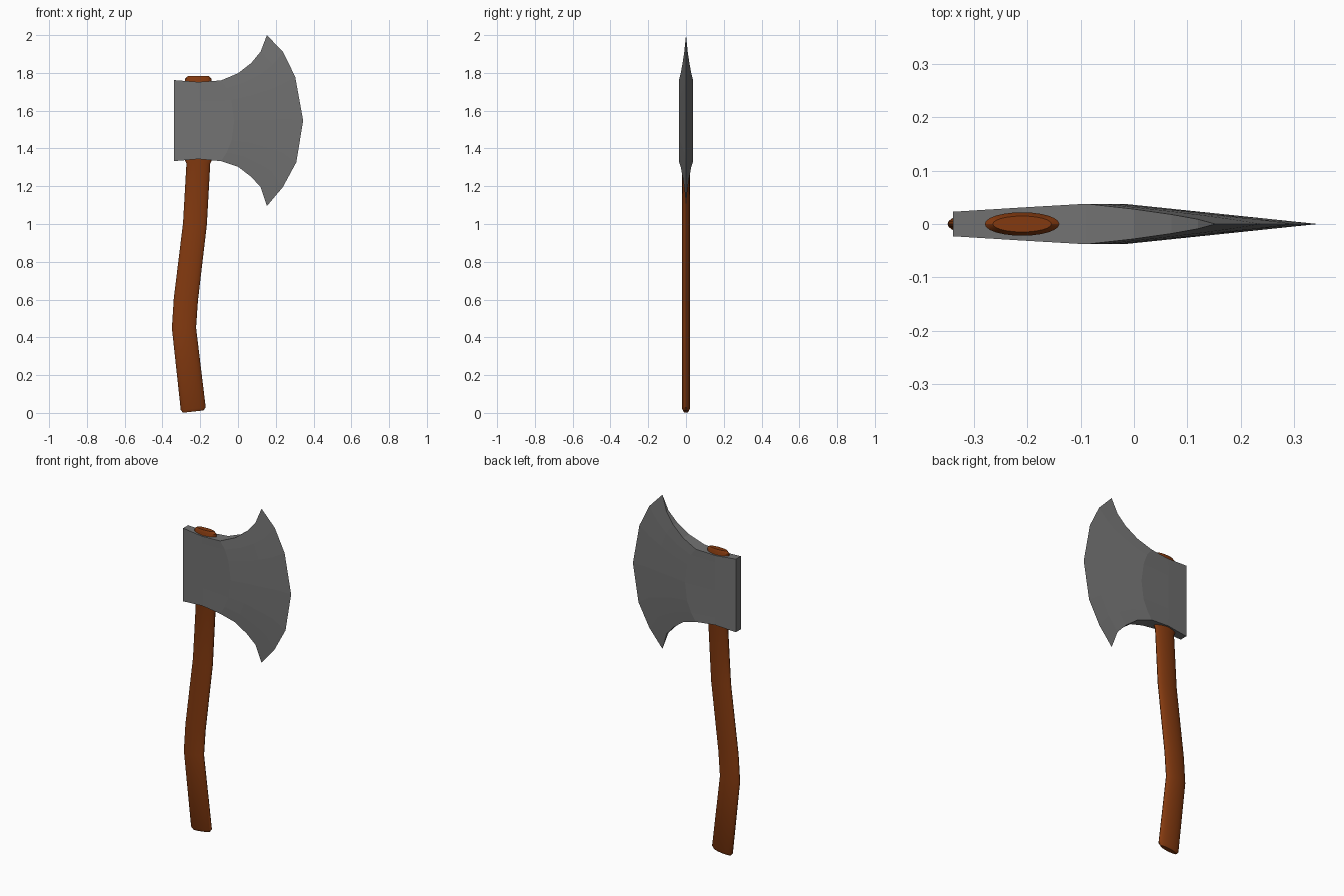
import bpy, bmesh, math

if "Cube" in bpy.data.objects:
    bpy.data.objects.remove(bpy.data.objects["Cube"])


def material(name, color):
    m = bpy.data.materials.new(name)
    m.diffuse_color = (*color, 1)
    m.use_nodes = True
    m.node_tree.nodes["Principled BSDF"].inputs["Base Color"].default_value = m.diffuse_color
    return m


def finish(name, bm, mat):
    bmesh.ops.remove_doubles(bm, verts=bm.verts, dist=0.0005)
    bmesh.ops.recalc_face_normals(bm, faces=bm.faces)
    mesh = bpy.data.meshes.new(name)
    bm.to_mesh(mesh)
    bm.free()
    obj = bpy.data.objects.new(name, mesh)
    bpy.context.collection.objects.link(obj)
    mesh.materials.append(mat)
    return obj


steel = material("steel grey", (0.17, 0.17, 0.17))
wood = material("brown wood", (0.23, 0.042, 0.005))

# Axe head: columns from poll to cutting edge
# (end x, top z, bottom z, half thickness, forward bulge at mid height)
FULL = 0.038
columns = [(-0.34, 1.762, 1.333, 0.023, 0.0),
           (-0.21, 1.752, 1.344, 0.031, 0.0),
           (-0.09, 1.760, 1.333, FULL, 0.07)]
for x, top, bottom, y in [(0.0, 1.798, 1.303, 0.028),
                          (0.07, 1.852, 1.25, 0.018),
                          (0.12, 1.913, 1.195, 0.009),
                          (0.153, 2.0, 1.095, 0.0)]:
    mid_x = -0.02 + 0.365 * (1 - y / FULL)
    columns.append((x, top, bottom, y, mid_x - x))

# Shape of the cutting edge: (height fraction, bulge fraction)
arc = [(1, 0), (0.9, 0.45), (0.756, 0.78), (0.5, 1),
       (0.256, 0.81), (0.111, 0.44), (0, 0)]

bm = bmesh.new()
sides = []
for s in (-1, 1):
    sides.append([[bm.verts.new((x + bulge * b, s * y, bot + (top - bot) * f))
                   for f, b in arc] for x, top, bot, y, bulge in columns])
n = len(arc)
for i in range(len(columns) - 1):
    for side in sides:
        a, b = side[i], side[i + 1]
        for r in range(n - 1):
            bm.faces.new((a[r], b[r], b[r + 1], a[r + 1]))
    for r in (0, n - 1):  # top and bottom strips
        bm.faces.new((sides[0][i][r], sides[0][i + 1][r],
                      sides[1][i + 1][r], sides[1][i][r]))
for r in range(n - 1):  # flat poll
    bm.faces.new((sides[0][0][r], sides[0][0][r + 1],
                  sides[1][0][r + 1], sides[1][0][r]))
finish("axe_head", bm, steel)

# Handle: elliptical rings along a bent path (x, z, x radius, y radius, tilt)
rings = [(-0.237, 0.007, 0.054, 0.013, 0.11),
         (-0.237, 0.022, 0.066, 0.021, 0.11),
         (-0.286, 0.450, 0.064, 0.021, 0.02),
         (-0.276, 0.600, 0.064, 0.021, -0.08),
         (-0.228, 1.000, 0.063, 0.021, -0.08),
         (-0.210, 1.320, 0.063, 0.020, 0.0),
         (-0.210, 1.335, 0.070, 0.022, 0.0),
         (-0.210, 1.770, 0.070, 0.022, 0.0),
         (-0.210, 1.783, 0.055, 0.015, 0.0)]
SEG = 24
bm = bmesh.new()
loops = []
for x, z, rx, ry, tilt in rings:
    loop = []
    for k in range(SEG):
        a = 2 * math.pi * k / SEG
        dx = rx * math.cos(a)
        loop.append(bm.verts.new((x + dx, ry * math.sin(a), z + dx * tilt)))
    loops.append(loop)
for a, b in zip(loops, loops[1:]):
    for k in range(SEG):
        m = (k + 1) % SEG
        bm.faces.new((a[k], a[m], b[m], b[k]))
bm.faces.new(loops[0])
bm.faces.new(loops[-1])
handle = finish("handle", bm, wood)
bpy.context.view_layer.objects.active = handle
handle.select_set(True)
bpy.ops.object.shade_smooth_by_angle(angle=math.radians(30))
